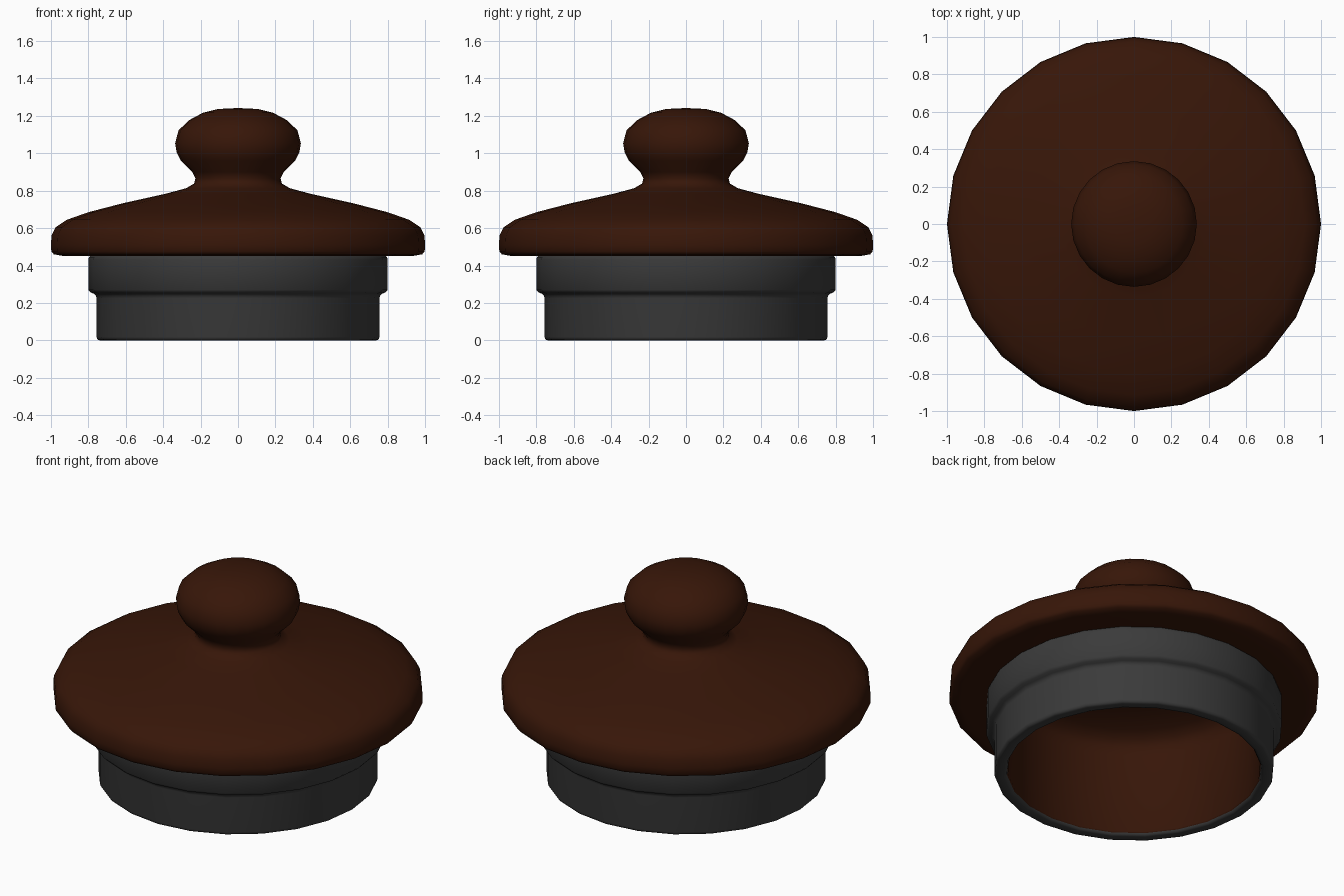
import bpy, bmesh, math

if "Cube" in bpy.data.objects:
    bpy.data.objects.remove(bpy.data.objects["Cube"])

SIDES = 24


def material(name, rgb):
    m = bpy.data.materials.new(name)
    m.diffuse_color = (*rgb, 1)
    m.use_nodes = True
    m.node_tree.nodes["Principled BSDF"].inputs["Base Color"].default_value = m.diffuse_color
    return m


def lathe(name, profile, mat):
    """Revolve an (r, z) profile around z; profile runs upward on outside walls."""
    bm = bmesh.new()
    rings = []
    for r, z in profile:
        if r == 0:
            rings.append([bm.verts.new((0, 0, z))] * SIDES)
        else:
            rings.append([bm.verts.new((r * math.cos(2 * math.pi * j / SIDES),
                                        r * math.sin(2 * math.pi * j / SIDES), z))
                          for j in range(SIDES)])
    for a, b in zip(rings, rings[1:]):
        for j in range(SIDES):
            k = (j + 1) % SIDES
            corners = [a[j], a[k], b[k], b[j]]
            bm.faces.new(list(dict.fromkeys(corners)))
    me = bpy.data.meshes.new(name)
    bm.to_mesh(me)
    bm.free()
    me.materials.append(mat)
    ob = bpy.data.objects.new(name, me)
    bpy.context.collection.objects.link(ob)
    bpy.ops.object.select_all(action='DESELECT')
    ob.select_set(True)
    bpy.context.view_layer.objects.active = ob
    bpy.ops.object.shade_smooth_by_angle(angle=math.radians(60))
    return ob


brown = material("brown_glaze", (0.038, 0.008, 0.0025))
dark = material("dark_rubber", (0.043, 0.043, 0.043))

# Hollow lid with brim and knob: domed cavity, inner wall, brim, slope, knob
lathe("lid", [
    (0, 0.685), (0.25, 0.675), (0.45, 0.645), (0.60, 0.605), (0.65, 0.575),
    (0.675, 0.54), (0.682, 0.49), (0.682, 0.02), (0.69, 0.01),
    (0.70, 0.01), (0.70, 0.45),
    (0.94, 0.452), (0.985, 0.46), (0.998, 0.475), (1.0, 0.51), (0.997, 0.56),
    (0.975, 0.605), (0.914, 0.645), (0.797, 0.686), (0.615, 0.733),
    (0.39, 0.783), (0.278, 0.813), (0.235, 0.838), (0.228, 0.866),
    (0.245, 0.90), (0.305, 0.96), (0.328, 1.005), (0.336, 1.053), (0.318, 1.123),
    (0.26, 1.178), (0.187, 1.217), (0.105, 1.237), (0, 1.242)], brown)

# Stepped sealing ring below the brim
lathe("seal_ring", [
    (0.685, 0.02), (0.69, 0.005), (0.705, 0), (0.74, 0), (0.752, 0.005), (0.756, 0.018),
    (0.756, 0.225), (0.76, 0.24), (0.772, 0.25), (0.788, 0.256), (0.80, 0.27),
    (0.80, 0.43), (0.797, 0.445), (0.785, 0.455)], dark)
